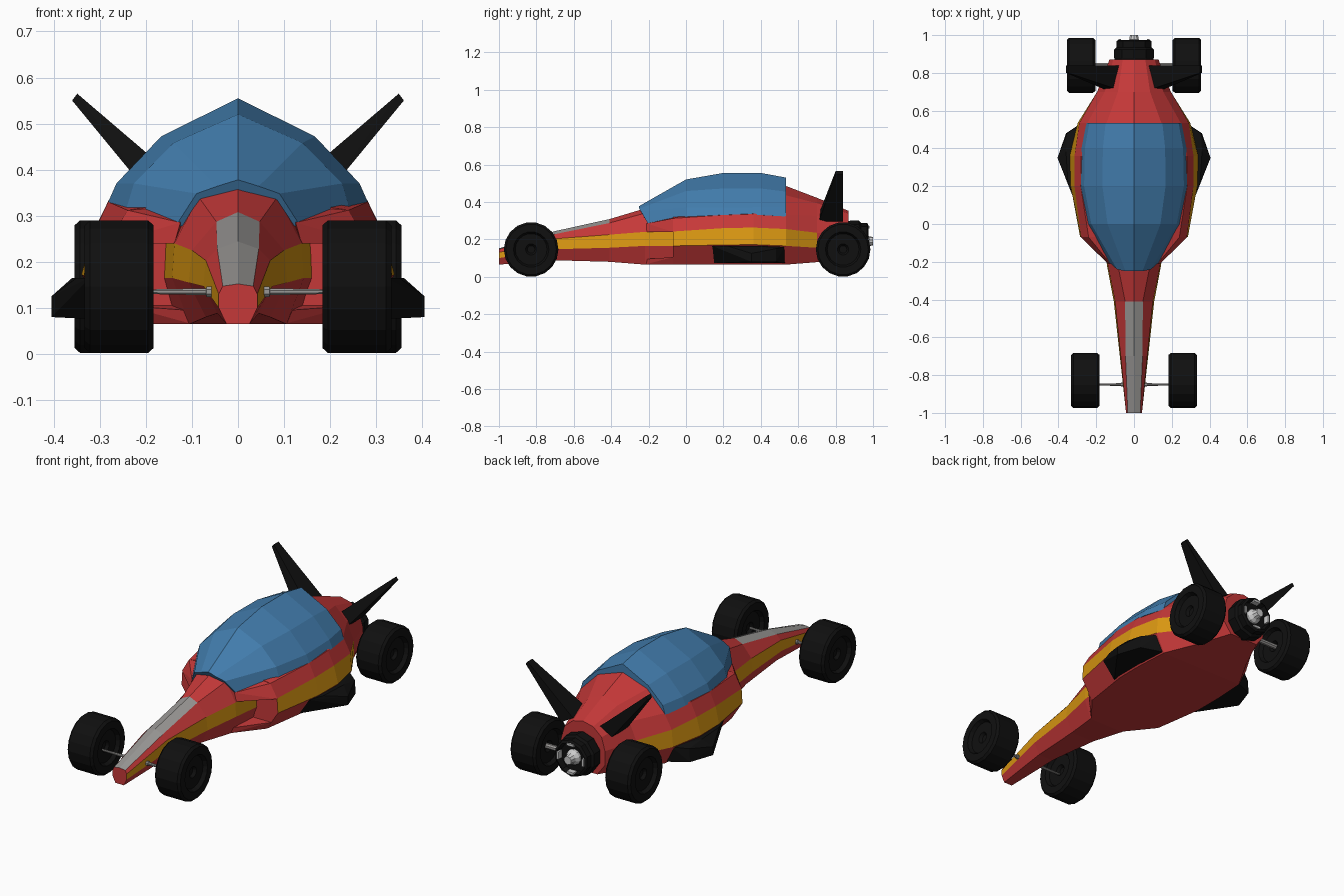
import bpy, bmesh, math
from mathutils import Vector, Matrix

if "Cube" in bpy.data.objects:
    bpy.data.objects.remove(bpy.data.objects["Cube"])


def material(name, rgb):
    m = bpy.data.materials.new(name)
    m.diffuse_color = (*rgb, 1)
    m.use_nodes = True
    m.node_tree.nodes["Principled BSDF"].inputs["Base Color"].default_value = m.diffuse_color
    return m


RED = material("red paint", (0.56, 0.04, 0.04))
YELLOW = material("yellow stripe", (0.70, 0.31, 0.006))
BLUE = material("blue canopy", (0.055, 0.205, 0.42))
GREY = material("grey panel", (0.32, 0.31, 0.30))
BLACK = material("black", (0.005, 0.005, 0.005))
SILVER = material("silver", (0.60, 0.60, 0.60))


def finish(name, bm, mats):
    bmesh.ops.recalc_face_normals(bm, faces=bm.faces[:])
    me = bpy.data.meshes.new(name)
    bm.to_mesh(me)
    bm.free()
    for m in mats:
        me.materials.append(m)
    ob = bpy.data.objects.new(name, me)
    bpy.context.collection.objects.link(ob)
    return ob


def loft(name, rings, mats, rule=lambda station, seg: 0):
    """Join half sections (centre bottom to centre top), mirrored over x."""
    bm = bmesh.new()
    half = len(rings[0])
    loops = []
    for r in rings:
        full = list(r) + [(-x, y, z) for x, y, z in reversed(r[1:-1])]
        loops.append([bm.verts.new(p) for p in full])
    n = len(loops[0])
    for i in range(len(loops) - 1):
        for j in range(n):
            k = (j + 1) % n
            f = bm.faces.new((loops[i][j], loops[i][k], loops[i + 1][k], loops[i + 1][j]))
            f.material_index = rule(i, j if j < half - 1 else n - 1 - j)
    bm.faces.new(loops[0])
    bm.faces.new(loops[-1])
    return finish(name, bm, mats)


def section(y, *pts):
    return [(x, y, z) for x, z in pts]


def hull_pair(name, pts, mat):
    for side, s in (("right", 1), ("left", -1)):
        bm = bmesh.new()
        for x, y, z in pts:
            bm.verts.new((s * x, y, z))
        res = bmesh.ops.convex_hull(bm, input=bm.verts[:])
        inside = [v for v in bm.verts if not v.link_faces]
        bmesh.ops.delete(bm, geom=inside, context='VERTS')
        finish(f"{name}_{side}", bm, [mat])


def lathe(name, profile, centre, axis, segs, mat):
    """Spin (radius, distance) points about an axis through centre."""
    bm = bmesh.new()
    rot = Vector((0, 0, 1)).rotation_difference(Vector(axis)).to_matrix().to_4x4()
    loops = []
    for r, d in profile:
        loops.append([bm.verts.new((r * math.cos(a), r * math.sin(a), d))
                      for a in ((i + 0.5) * math.tau / segs for i in range(segs))])
    for a, b in zip(loops, loops[1:]):
        for i in range(segs):
            k = (i + 1) % segs
            bm.faces.new((a[i], a[k], b[k], b[i]))
    bm.faces.new(loops[0])
    bm.faces.new(loops[-1])
    bm.transform(Matrix.Translation(centre) @ rot)
    return finish(name, bm, [mat])


# Nose: stripe on its sides, grey panel on top of the front part
nose = [
    section(-1.0, (0, .065), (.025, .065), (.042, .10), (.042, .13), (.033, .147), (0, .152)),
    section(-.7, (0, .088), (.045, .088), (.075, .147), (.070, .203), (.045, .228), (0, .244)),
    section(-.41, (0, .080), (.070, .080), (.107, .155), (.100, .225), (.047, .287), (0, .308)),
    section(-.22, (0, .065), (.105, .065), (.143, .165), (.138, .240), (.085, .340), (0, .365)),
    section(0.0, (0, .065), (.140, .065), (.168, .165), (.165, .240), (.130, .340), (0, .400)),
]
loft("nose", nose, [RED, YELLOW, GREY],
     lambda i, j: 1 if j == 2 else 2 if j == 4 and i < 2 else 0)

# Main body with side pods, tapering to the tail
body = [
    section(-.07, (0, .065), (.22, .065), (.285, .165), (.280, .242), (.24, .312), (.12, .33), (0, .34)),
    section(.2, (0, .065), (.26, .065), (.335, .170), (.315, .260), (.282, .330), (.14, .38), (0, .40)),
    section(.36, (0, .065), (.26, .065), (.340, .172), (.315, .263), (.280, .335), (.15, .40), (0, .43)),
    section(.535, (0, .065), (.25, .065), (.298, .165), (.290, .255), (.247, .332), (.145, .435), (0, .485)),
    section(.7, (0, .078), (.16, .078), (.195, .155), (.195, .235), (.155, .325), (.085, .393), (0, .422)),
    section(.87, (0, .09), (.085, .09), (.130, .150), (.130, .225), (.110, .295), (.06, .338), (0, .352)),
]
loft("body", body, [RED, YELLOW], lambda i, j: 1 if j == 2 and i < 4 else 0)

# Lips above and below the pod intakes
hull_pair("intake_upper_lip", [(.138, -.21, .24), (.125, -.21, .285), (.282, -.07, .24),
                               (.24, -.07, .312), (.12, -.07, .24), (.12, -.07, .32)], RED)
hull_pair("intake_lower_lip", [(.10, -.22, .065), (.22, -.07, .065), (.245, -.07, .105),
                               (.115, -.21, .095), (.1, -.07, .065), (.1, -.07, .105)], RED)

# Faceted canopy
canopy = [
    [(0, -.2, .27), (.135, -.2, .278), (.09, -.24, .348), (.045, -.25, .364), (0, -.25, .378)],
    section(0, (0, .30), (.243, .313), (.226, .370), (.140, .458), (0, .52)),
    section(.2, (0, .30), (.284, .325), (.264, .370), (.167, .472), (0, .555)),
    section(.4, (0, .30), (.278, .330), (.260, .372), (.165, .472), (0, .555)),
    section(.535, (0, .30), (.252, .322), (.236, .372), (.150, .455), (0, .53)),
]
loft("canopy", canopy, [BLUE])

# Black side scoops and rear fins
hull_pair("side_scoop", [(.25, .14, .072), (.322, .14, .165), (.35, .22, .165), (.405, .35, .08),
                         (.405, .35, .125), (.36, .38, .165), (.36, .48, .08), (.355, .48, .15),
                         (.25, .53, .072), (.285, .53, .16)], BLACK)
hull_pair("fin", [(.08, .71, .335), (.15, .71, .295), (.08, .84, .335), (.15, .84, .295),
                  (.349, .80, .565), (.36, .80, .55), (.349, .84, .565), (.36, .84, .55)], BLACK)

# Wheels with recessed hubs, and their axles
TYRE = [(.02, .035), (.03, .02), (.085, .02), (.095, 0), (.135, 0), (.146, .012),
        (.146, .138), (.135, .15), (.095, .15), (.085, .13), (.03, .13), (.02, .115)]
for side, s in (("right", 1), ("left", -1)):
    for end, x, y in (("front", .183, -.828), ("rear", .205, .84)):
        lathe(f"{end}_wheel_{side}", TYRE, (s * x, y, .146), (s, 0, 0), 18, BLACK)
    lathe(f"front_axle_{side}", [(.012, 0), (.012, .012), (.008, .014), (.005, .16)],
          (s * .056, -.85, .135), (s, 0, 0), 8, GREY)
    lathe(f"rear_axle_{side}", [(.014, 0), (.014, .17)], (s * .08, .84, .146), (s, 0, 0), 8, GREY)

# Rear engine: black housing, silver nozzle and clips
lathe("engine_housing", [(.10, .85), (.11, .88), (.11, .925), (.098, .935), (.098, .968),
                         (.085, .975), (.078, .945), (.03, .94)], (0, 0, .19), (0, 1, 0), 10, BLACK)
lathe("engine_nozzle", [(.04, .92), (.04, .955), (.028, .972), (.022, 1.0), (.01, 1.0)],
      (0, 0, .19), (0, 1, 0), 10, SILVER)
for i in range(4):
    a = i * math.pi / 2
    bm = bmesh.new()
    bmesh.ops.create_cube(bm, size=1)
    bm.transform(Matrix.Translation((0, .965, .19)) @ Matrix.Rotation(a, 4, 'Y')
                 @ Matrix.Translation((0, 0, .075)) @ Matrix.Diagonal((.04, .03, .012, 1)))
    finish(f"engine_clip_{i + 1}", bm, [SILVER])
